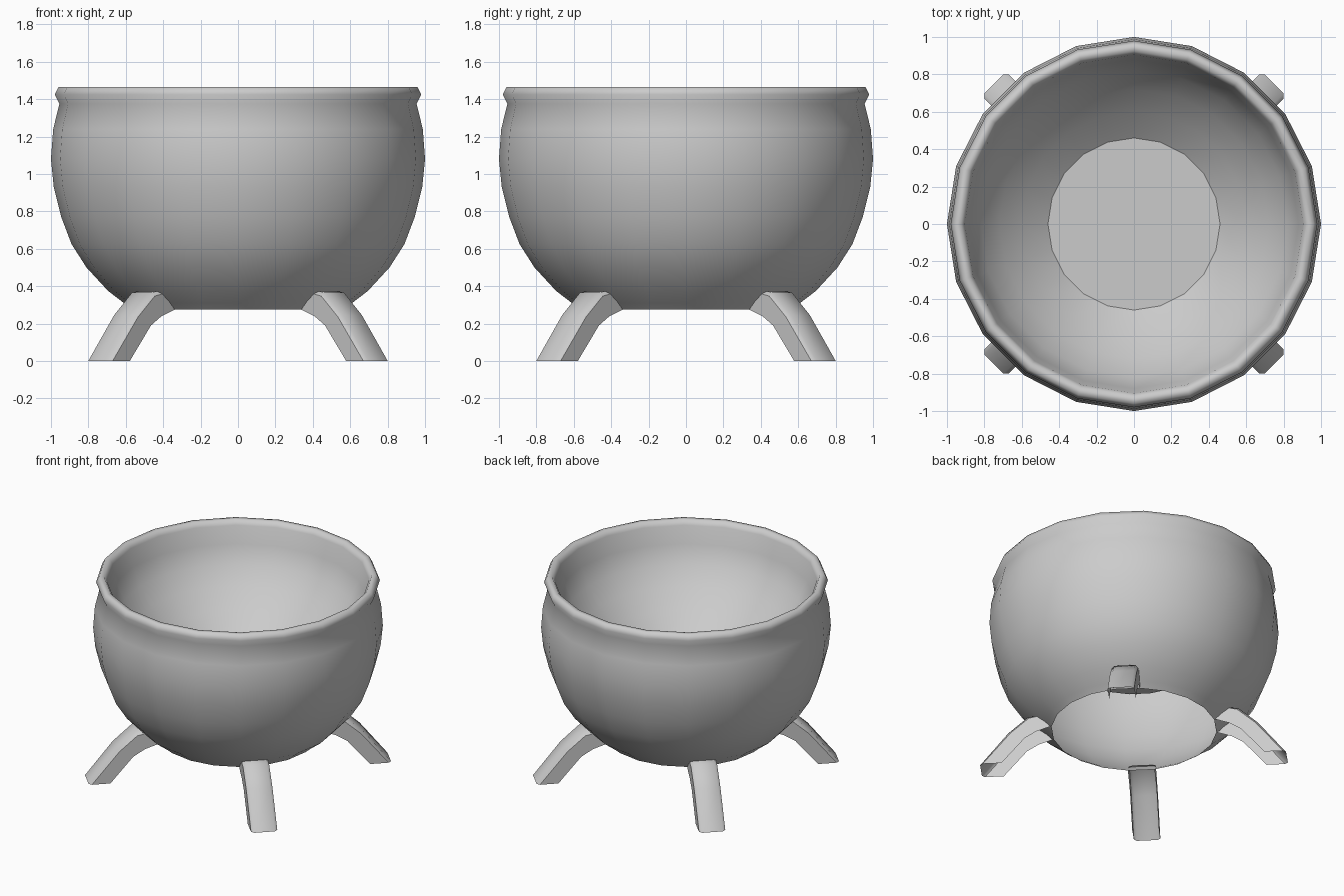
import bpy, bmesh, math
from mathutils import Vector

if "Cube" in bpy.data.objects:
    bpy.data.objects.remove(bpy.data.objects["Cube"])


def finish(name, bm, angle):
    me = bpy.data.meshes.new(name)
    bm.to_mesh(me)
    bm.free()
    ob = bpy.data.objects.new(name, me)
    bpy.context.collection.objects.link(ob)
    bpy.ops.object.select_all(action='DESELECT')
    bpy.context.view_layer.objects.active = ob
    ob.select_set(True)
    bpy.ops.object.shade_smooth_by_angle(angle=math.radians(angle))
    return ob


def ring(bm, r, z, sides=20):
    return [bm.verts.new((r * math.cos(math.tau * i / sides),
                          r * math.sin(math.tau * i / sides), z)) for i in range(sides)]


def lathe(name, profile, angle):
    """Revolve an (r, z) profile, leaving both ends open."""
    bm = bmesh.new()
    rings = [ring(bm, r, z) for r, z in profile]
    for a, b in zip(rings, rings[1:]):
        for i in range(len(a)):
            j = (i + 1) % len(a)
            bm.faces.new((a[i], a[j], b[j], b[i]))
    return finish(name, bm, angle)


# Bowl: outer wall (open below), rolled rim, then shallow inner wall to a raised floor
outer = [(0.57, 0.275), (0.61, 0.31), (0.695, 0.375), (0.81, 0.5), (0.89, 0.625),
         (0.945, 0.77), (0.985, 0.93), (1.0, 1.08), (0.988, 1.24), (0.955, 1.375)]
rim = [(0.98, 1.425), (0.96, 1.465), (0.925, 1.465), (0.905, 1.43)]
inner = [(0.88, 1.3), (0.82, 1.17), (0.72, 1.05), (0.6, 0.93), (0.46, 0.82)]
lathe("bowl", outer + rim + inner, 85)

# Flat raised floor disc
bm = bmesh.new()
bm.faces.new(ring(bm, 0.46, 0.82))
finish("bowl_floor", bm, 30)

# Legs: bent channels with chamfered outer corners, open underneath
# each station gives (inner r, z) and (outer r, z)
stations = [((0.91, 0.0), (1.06, 0.0)),
            ((0.75, 0.19), (0.865, 0.245)),
            ((0.67, 0.24), (0.73, 0.365)),
            ((0.57, 0.275), (0.67, 0.375))]
half, ch = 0.092, 0.02


def leg(name, ang):
    bm = bmesh.new()
    rad = Vector((math.cos(ang), math.sin(ang), 0))
    tan = Vector((-math.sin(ang), math.cos(ang), 0))
    up = Vector((0, 0, 1))
    rows = []
    for (ri, zi), (ro, zo) in stations:
        a, b = rad * ri + up * zi, rad * ro + up * zo
        c = b + (a - b).normalized() * ch
        pts = [a - tan * half, c - tan * half, b - tan * (half - ch),
               b + tan * (half - ch), c + tan * half, a + tan * half]
        rows.append([bm.verts.new(p) for p in pts])
    for a, b in zip(rows, rows[1:]):
        for i in range(5):
            bm.faces.new((a[i], a[i + 1], b[i + 1], b[i]))
    return finish(name, bm, 42)


for name, deg in (("back_right_leg", 45), ("back_left_leg", 135),
                  ("front_left_leg", 225), ("front_right_leg", 315)):
    leg(name, math.radians(deg))
